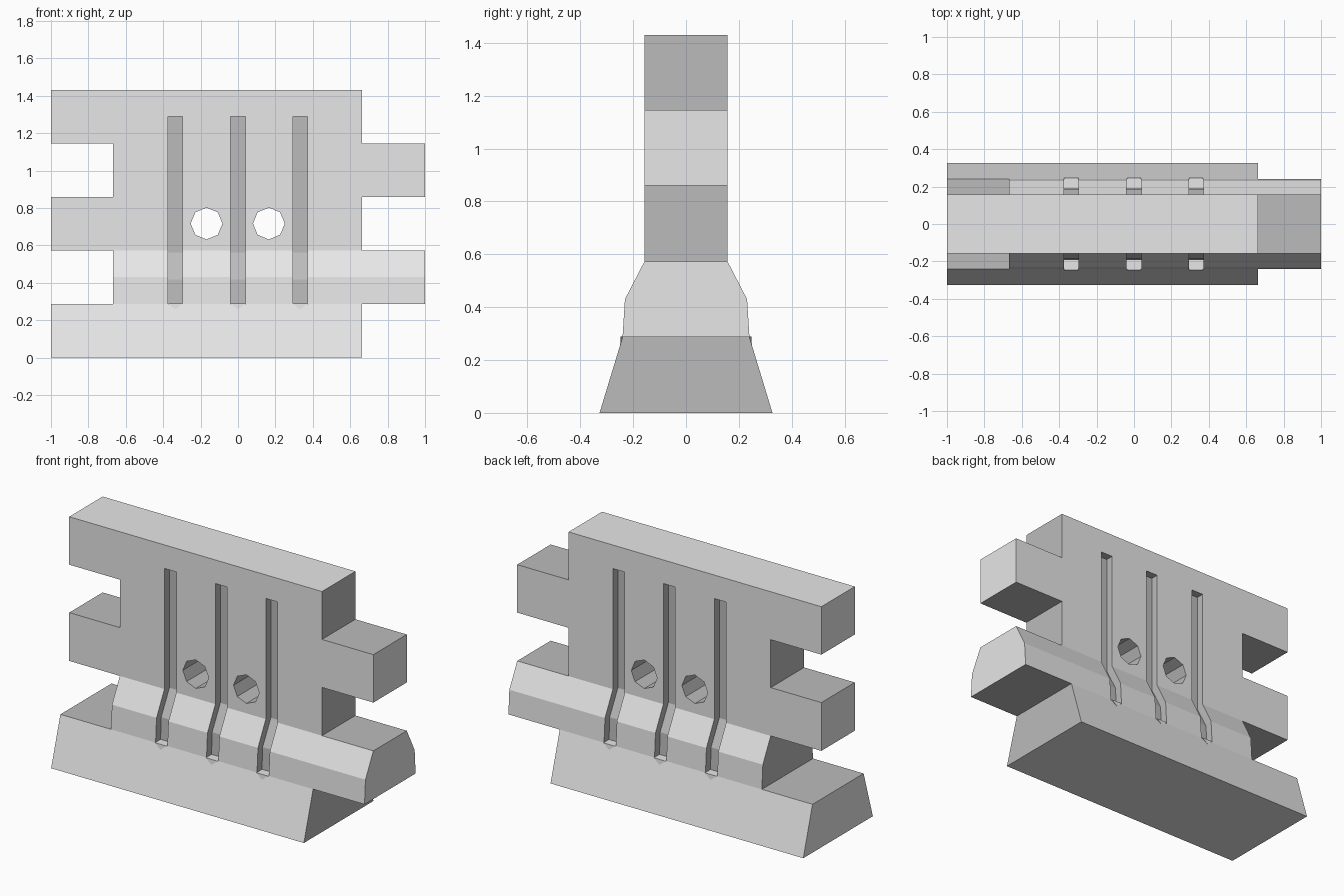
import bpy, bmesh, math
from mathutils import Vector

if "Cube" in bpy.data.objects:
    bpy.data.objects.remove(bpy.data.objects["Cube"])


def material(name, v):
    m = bpy.data.materials.new(name)
    m.diffuse_color = (v, v, v, 1)
    m.use_nodes = True
    m.node_tree.nodes["Principled BSDF"].inputs["Base Color"].default_value = m.diffuse_color
    return m


MATS = [material("light concrete", 0.8), material("cut concrete", 0.5), material("pale ledge", 1.0)]
LIGHT, CUT, PALE = 0, 1, 2
T = [0.0, 0.287, 0.573, 0.86, 1.145, 1.43]   # tier heights
LEDGE = 0.288


def finish(name, bm, index):
    bmesh.ops.recalc_face_normals(bm, faces=bm.faces)
    for f in bm.faces:
        f.material_index = index
    me = bpy.data.meshes.new(name)
    bm.to_mesh(me)
    bm.free()
    for m in MATS:
        me.materials.append(m)
    ob = bpy.data.objects.new(name, me)
    bpy.context.collection.objects.link(ob)
    return ob


def prism(name, yz, x0, x1, index):
    """Extrude a y-z outline along x."""
    bm = bmesh.new()
    f = bm.faces.new([bm.verts.new((x0, y, z)) for y, z in yz])
    r = bmesh.ops.extrude_face_region(bm, geom=[f])
    verts = [v for v in r["geom"] if isinstance(v, bmesh.types.BMVert)]
    bmesh.ops.translate(bm, vec=(x1 - x0, 0, 0), verts=verts)
    return finish(name, bm, index)


def rect(z0, z1):
    return [(-0.6, z0), (0.6, z0), (0.6, z1), (-0.6, z1)]


# Flared barrier body
half = [(0.327, 0), (0.24, T[1]), (0.231, 0.43), (0.157, T[2]), (0.157, T[5])]
body = prism("barrier_body", half + [(-y, z) for y, z in reversed(half)], -1, 1, LIGHT)
cutters = []

# Interlocking end notches, alternating by tier
for i in range(5):
    z0 = T[i] if i else -0.2
    z1 = T[i + 1] if i < 4 else 1.6
    x0, x1 = (-1.3, -0.667) if i % 2 else (0.662, 1.3)
    cutters.append(prism("notch_cutter", rect(z0, z1), x0, x1, CUT))

# Vertical grooves on both faces, with pale bottom ledges
groove_x = (-0.335, 0.0, 0.332)
floor = [(0.11, 1.29), (0.11, 0.563), (0.187, 0.418), (0.193, LEDGE), (0.5, LEDGE), (0.5, 1.29)]
for side in (-1, 1):
    for x in groove_x:
        c = prism("groove_cutter", [(side * y, z) for y, z in floor], x - 0.039, x + 0.039, CUT)
        for p in c.data.polygons:
            if p.normal.z < -0.9:
                p.material_index = PALE
        cutters.append(c)

# Eight-sided through holes
for x in (-0.168, 0.165):
    bm = bmesh.new()
    ring = [bm.verts.new((x + 0.085 * math.cos(a * math.pi / 4), -0.5,
                          0.717 + 0.085 * math.sin(a * math.pi / 4))) for a in range(8)]
    r = bmesh.ops.extrude_face_region(bm, geom=[bm.faces.new(ring)])
    bmesh.ops.translate(bm, vec=(0, 1, 0),
                        verts=[v for v in r["geom"] if isinstance(v, bmesh.types.BMVert)])
    cutters.append(finish("hole_cutter", bm, CUT))

# Apply the cuts, then drop the cutters
for c in cutters:
    c.hide_render = True
    m = body.modifiers.new("cut", "BOOLEAN")
    m.operation = "DIFFERENCE"
    m.solver = "EXACT"
    m.material_mode = "INDEX"
    m.object = c
dg = bpy.context.evaluated_depsgraph_get()
dg.update()
baked = bpy.data.meshes.new_from_object(body.evaluated_get(dg))
body.modifiers.clear()
body.data = baked
for c in cutters:
    bpy.data.objects.remove(c)

# Small pointed lips under the grooves
for side in (-1, 1):
    for x in groove_x:
        bm = bmesh.new()
        top = LEDGE + 0.001
        for dx, y, z in [(-0.038, 0.2, top), (0.038, 0.2, top), (-0.038, 0.247, top),
                         (0.038, 0.247, top), (0, 0.249, 0.257)]:
            bm.verts.new((x + dx, side * y, z))
        bmesh.ops.convex_hull(bm, input=bm.verts)
        lip = finish("groove_lip", bm, LIGHT)
        for p in lip.data.polygons:
            if p.normal.z > 0.9:
                p.material_index = PALE
